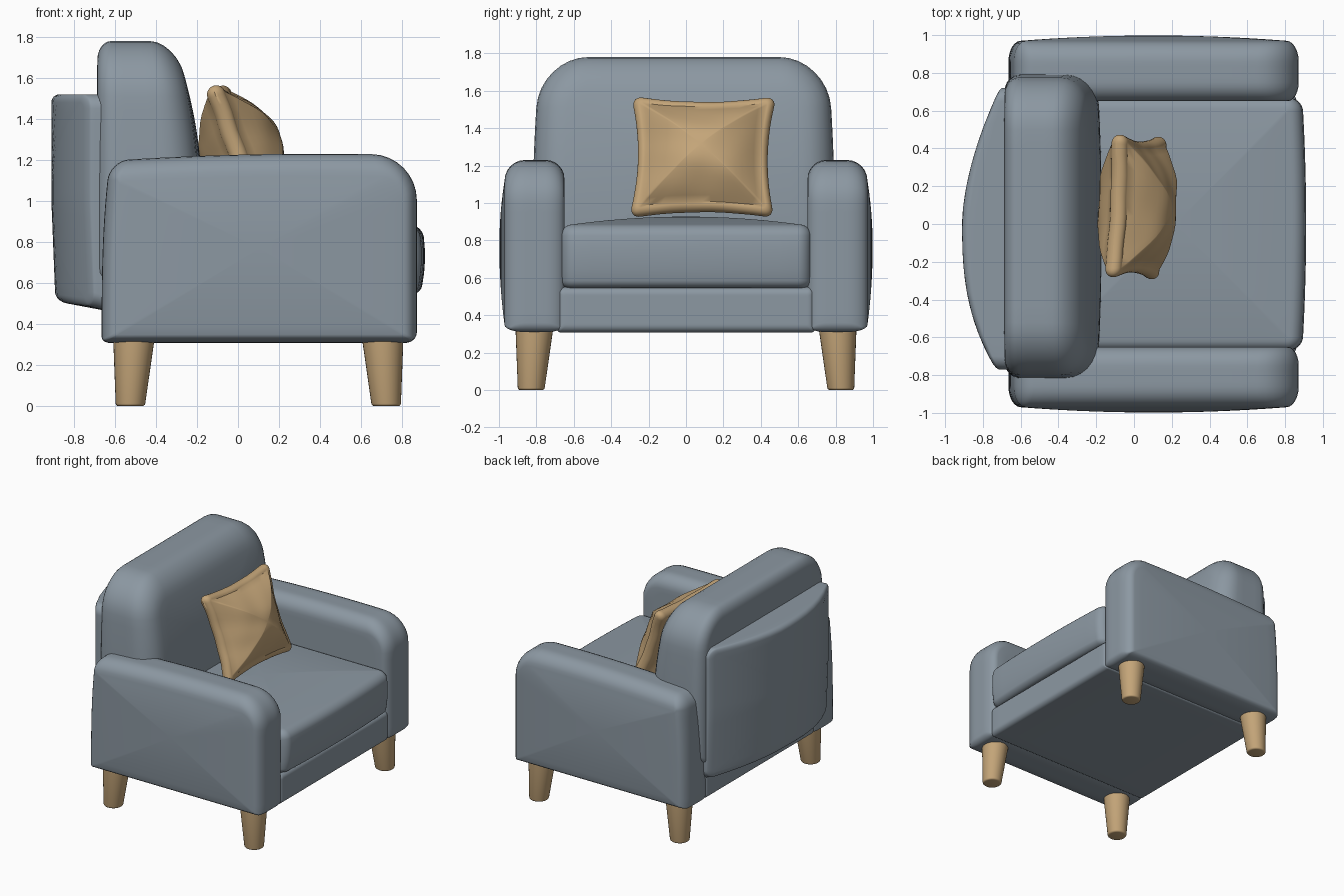
import bpy, bmesh, math
from mathutils import Vector, Matrix

if "Cube" in bpy.data.objects:
    bpy.data.objects.remove(bpy.data.objects["Cube"])


def material(name, rgb):
    m = bpy.data.materials.new(name)
    m.diffuse_color = (*rgb, 1)
    m.use_nodes = True
    m.node_tree.nodes["Principled BSDF"].inputs["Base Color"].default_value = m.diffuse_color
    return m


FABRIC = material("blue grey fabric", (0.262, 0.314, 0.362))
TAN = material("warm tan", (0.552, 0.376, 0.190))


def finish(name, bm, mat):
    bmesh.ops.recalc_face_normals(bm, faces=bm.faces)
    for f in bm.faces:
        f.smooth = True
    for e in bm.edges:
        e.smooth = e.calc_face_angle(0) < 0.7
    me = bpy.data.meshes.new(name)
    bm.to_mesh(me)
    bm.free()
    me.materials.append(mat)
    ob = bpy.data.objects.new(name, me)
    bpy.context.collection.objects.link(ob)
    return ob


def outline(rect, radii, d, weights):
    """Rounded rectangle inset by d, with points along its straight sides."""
    u0, u1, v0, v1 = (b + s * d * w for b, s, w in zip(rect, (1, -1, 1, -1), weights))
    arcs = []
    for k, (cu, cv, su, sv) in enumerate(((u0, v0, 1, 1), (u1, v0, -1, 1),
                                          (u1, v1, -1, -1), (u0, v1, 1, -1))):
        r = max(radii[k] - d, 0.012)
        arcs.append([(cu + su * r + r * math.cos(math.pi * (1 + k / 2 + i / 16)),
                      cv + sv * r + r * math.sin(math.pi * (1 + k / 2 + i / 16)))
                     for i in range(9)])
    pts = []
    for k in range(4):
        a, b = Vector(arcs[k][-1]), Vector(arcs[(k + 1) % 4][0])
        pts += arcs[k] + [tuple(a.lerp(b, i / 12)) for i in range(1, 12)]
    return pts


def slab(name, axis, rect, radii, depth, edge, bulge=(0, 0), weights=(1, 1, 1, 1),
         deform=None, mat=FABRIC):
    """Upholstered block: rounded outline, rounded rims, domed end faces."""
    cu, cv = (rect[0] + rect[1]) / 2, (rect[2] + rect[3]) / 2
    ends = []
    for side, sg in ((0, 1), (1, -1)):
        R, rings = edge[side], []
        for i in range(7):
            a = i / 6 * math.pi / 2
            ring = outline(rect, radii, R * (1 - math.sin(a)), weights)
            rings.append([(u, v, depth[side] + sg * R * (1 - math.cos(a))) for u, v in ring])
        inner = rings[0]
        caps = []
        for i in range(1, 10):
            s = i / 10
            caps.append([(cu + (u - cu) * s, cv + (v - cv) * s,
                          w - sg * bulge[side] * (1 - s * s)) for u, v, w in inner])
        ends.append((caps + rings, (cu, cv, depth[side] - sg * bulge[side])))
    bm = bmesh.new()

    def vert(p):
        u, v, w = p
        co = {"x": (w, u, v), "y": (u, w, v), "z": (u, v, w)}[axis]
        return bm.verts.new(deform(*co) if deform else co)

    a, b = ends[0][0], ends[1][0]
    mid = [[tuple(Vector(p).lerp(Vector(q), t)) for p, q in zip(a[-1], b[-1])]
           for t in (0.25, 0.5, 0.75)]
    rows = [[vert(p) for p in ring] for ring in a + mid + b[::-1]]
    n = len(rows[0])
    for r, s in zip(rows, rows[1:]):
        for i in range(n):
            bm.faces.new((r[i], r[(i + 1) % n], s[(i + 1) % n], s[i]))
    for row, c in ((rows[0], ends[0][1]), (rows[-1], ends[1][1])):
        c = vert(c)
        for i in range(n):
            bm.faces.new((row[i], row[(i + 1) % n], c))
    return finish(name, bm, mat)


# Arms: top dips slightly to the rear, outer face bulges
for side, label in ((1, "left"), (-1, "right")):
    def arm_shape(x, y, z, side=side):
        k = max(0, (z - 0.31) / 0.92)
        z -= 0.03 * k * (x - 0.4) ** 2
        if x < 0:
            x += 0.04 * (-x / 0.66) * k ** 3
        return x, side * y, z
    slab(label + "_arm", "y", (-0.665, 0.872, 0.31, 1.23), (0.03, 0.05, 0.22, 0.1),
         (0.65, 0.97), (0.1, 0.11), (0, 0.028), (0.6, 0.6, 0.35, 1), arm_shape)

# Seat frame
slab("seat_base", "x", (-0.69, 0.69, 0.308, 0.55), (0.02, 0.02, 0.04, 0.04),
     (-0.66, 0.86), (0.03, 0.04))


# Seat cushion with a soft front
def cushion_shape(x, y, z):
    k = max(0, 1 - ((z - 0.73) / 0.18) ** 2)
    if x > 0.5:
        x += (x - 0.5) / 0.385 * (0.022 * k - 0.02 * (y / 0.66) ** 2 + 0.005)
    return x, y, z


slab("seat_cushion", "z", (-0.45, 0.885, -0.668, 0.668), (0.05, 0.07, 0.07, 0.05),
     (0.545, 0.885), (0.04, 0.06), (0, 0.042), deform=cushion_shape)


# Backrest leaning away toward the top
def back_shape(x, y, z):
    t = (z - 0.9) / 0.88
    x -= 0.12 * t * t * (x + 0.69) / 0.52
    return x, y * (1 - 0.05 * t * t), z


slab("backrest", "x", (-0.82, 0.795, 0.6, 1.78), (0.1, 0.1, 0.27, 0.27),
     (-0.685, -0.185), (0.09, 0.17), (0.005, 0.015), (1, 1, 0.3, 1), back_shape)


# Bowed cushion behind the backrest
def rear_shape(x, y, z):
    k = min(1, max(0, (-0.62 - x) / 0.29))
    t = abs(y) / (0.72 if y > 0 else 0.77)
    z += 0.06 * k * max(0, (1.0 - z) / 0.54) * (1 - 0.5 * t)
    x += k * (0.2 * t ** 1.7 if y > 0 else 0.18 * t ** 2.6)
    x += k * 0.02 * max(0, (1.0 - z) / 0.5)
    return x, y, z


slab("rear_cushion", "x", (-0.77, 0.72, 0.46, 1.52), (0.07, 0.07, 0.07, 0.07),
     (-0.91, -0.62), (0.04, 0.03), deform=rear_shape)

# Loose pillow: pinched corners, tilted against the backrest
TILT = (Matrix.Translation((0.01, 0.09, 1.245)) @ Matrix.Rotation(math.radians(-3), 4, "Z")
        @ Matrix.Rotation(math.radians(-20), 4, "Y"))


def pillow_shape(x, y, z):
    u, v = y / 0.39, z / 0.345
    x += 0.004 * math.sin(17 * y + 9 * z) * math.sin(23 * z - 8 * y)
    p = Vector((x, y * (1 - 0.11 * (1 - v * v)), z * (1 - 0.10 * (1 - u * u))))
    return TILT @ p


slab("pillow", "x", (-0.39, 0.39, -0.345, 0.345), (0.06,) * 4, (-0.045, 0.045),
     (0.045, 0.045), (0.15, 0.165), deform=pillow_shape, mat=TAN)

# Tapered legs, splayed outward
for sx, cx, lx in ((1, 0.705, "front"), (-1, 0.507, "rear")):
    for sy, ly in ((1, "left"), (-1, "right")):
        bm = bmesh.new()
        bmesh.ops.create_cone(bm, cap_ends=True, segments=32, radius1=0.071,
                              radius2=0.102, depth=0.34)
        rim = [e for e in bm.edges if all(v.co.z < 0 for v in e.verts)]
        bmesh.ops.bevel(bm, geom=rim, offset=0.012, segments=3, affect="EDGES", profile=0.5)
        for v in bm.verts:
            v.co.z += 0.17
            k = 0.018 * (1 - v.co.z / 0.34)
            v.co.x += sx * (cx + k)
            v.co.y += sy * (0.81 + k)
        finish(f"{lx}_{ly}_leg", bm, TAN)
